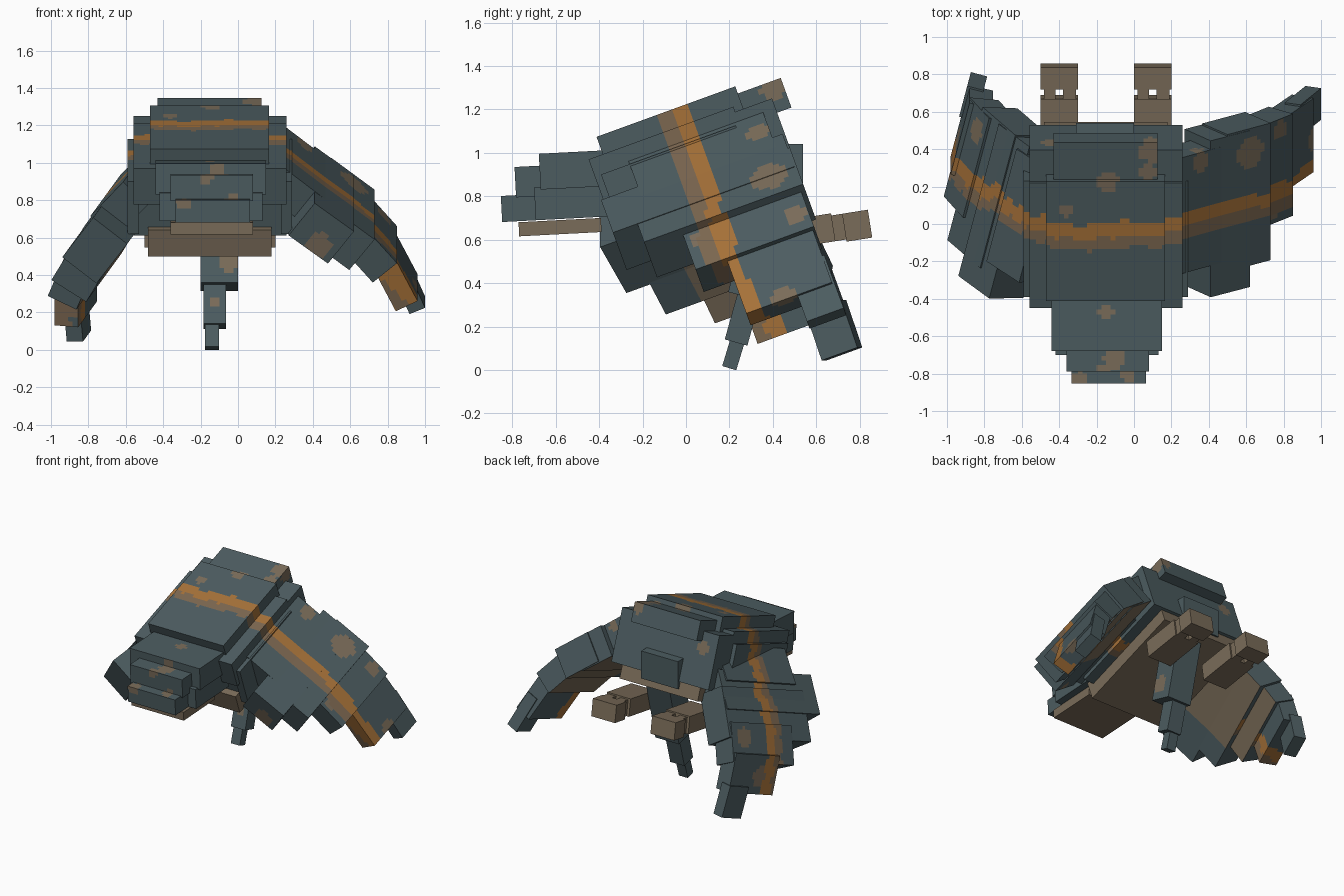
import bpy, bmesh, math
from mathutils import Matrix, Vector

cube = bpy.data.objects.get("Cube")
if cube:
    bpy.data.objects.remove(cube, do_unlink=True)


def material(name, rgb):
    m = bpy.data.materials.new(name)
    m.use_nodes = True
    col = (*rgb, 1)
    m.diffuse_color = col
    m.node_tree.nodes["Principled BSDF"].inputs["Base Color"].default_value = col
    return m


MATS = [material("slate teal", (0.072, 0.107, 0.117)),
        material("sand brown", (0.195, 0.15, 0.1)),
        material("burnt orange", (0.38, 0.165, 0.04)),
        material("stripe brown", (0.2, 0.135, 0.08))]
TEAL, SAND, ORANGE, BROWN = range(4)
CELL = 0.025
MID = -0.15

# Body frame is pitched so that the rear is raised
BODY = Matrix.Rotation(math.radians(20), 4, 'X')
BODY_INV = BODY.inverted()
HEAD = (Matrix.Translation((0, -0.5, 0.85)) @ Matrix.Rotation(math.radians(3), 4, 'X')
        @ Matrix.Translation((0, 0.5, -0.85)))

# Sand blotches: centre and radius
BLOTCHES = [(Vector(c), r) for c, r in [
    ((-.14, .22, 1.27), .06), ((.09, .4, 1.3), .07), ((.07, .28, 1.27), .05),
    ((-.36, .08, 1.23), .04), ((-.15, -.47, 1.0), .04), ((-.11, -.72, .96), .06),
    ((-.29, -.83, .8), .05), ((-.03, -.8, .8), .04), ((.61, .39, .88), .09),
    ((.33, .34, 1.06), .07), ((.43, -.29, .57), .07), ((-.68, -.36, .75), .06),
    ((-.17, -.8, .93), .04), ((-.05, .28, .45), .08), ((.75, .05, .6), .04),
    ((.79, .5, .72), .05), ((.96, .45, .33), .06), ((-.86, .5, .6), .07),
    ((-.97, .45, .3), .08), ((-.12, .2, .25), .03), ((-.45, .45, 1.15), .05)]]


def paint(face, stripe, drift):
    """Stripe across the body frame, blotches elsewhere."""
    c = face.calc_center_median()
    y = (BODY_INV @ c).y - drift + 0.012 * math.sin(11 * c.x + 9 * c.z) + 0.008 * math.sin(37 * c.x + 41 * c.z)
    if stripe and 0.342 < y < 0.422:
        return ORANGE
    if stripe and 0.28 < y <= 0.342:
        return BROWN
    for centre, radius in BLOTCHES:
        if (c - centre).length < radius:
            return SAND
    return TEAL


def box(name, lo, hi, frame=Matrix(), plain=None, stripe=False, drift=0, sandy_base=False):
    lo, hi = Vector(lo), Vector(hi)
    bm = bmesh.new()
    bmesh.ops.create_cube(bm, size=1)
    for v in bm.verts:
        v.co = Vector([lo[i] + (v.co[i] + 0.5) * (hi[i] - lo[i]) for i in range(3)])
    if plain is None:
        for axis in range(3):
            normal = Vector([float(i == axis) for i in range(3)])
            for k in range(math.floor(lo[axis] / CELL) + 1, math.ceil(hi[axis] / CELL)):
                bmesh.ops.bisect_plane(bm, geom=bm.verts[:] + bm.edges[:] + bm.faces[:],
                                       plane_co=normal * k * CELL, plane_no=normal)
    bm.normal_update()
    # The rear part of a sandy underside is pale, its leading part stays dark
    under = [f.normal.z < -0.5 and f.calc_center_median().y > 0.2 for f in bm.faces]
    bm.transform(frame)
    for f, low in zip(bm.faces, under):
        if plain is not None:
            f.material_index = plain
        else:
            f.material_index = SAND if low and sandy_base else paint(f, stripe, drift)
    bmesh.ops.recalc_face_normals(bm, faces=bm.faces[:])
    me = bpy.data.meshes.new(name)
    bm.to_mesh(me)
    bm.free()
    for m in MATS:
        me.materials.append(m)
    ob = bpy.data.objects.new(name, me)
    bpy.context.collection.objects.link(ob)


# Shell and belly
box("body", (-.56, 0, .65), (.26, .8, 1.04), BODY, stripe=True)
box("shell_rim", (-.56, -.09, .86), (.26, .62, 1.065), BODY, stripe=True)
box("shell_top", (-.47, -.02, 1.0), (.165, .66, 1.15), BODY, stripe=True)
box("shell_rear", (-.43, .6, .97), (.125, .87, 1.115), BODY)
box("belly", (-.48, -.05, .55), (.18, .78, .7), BODY, plain=SAND)
for side, label in ((1, "left"), (-1, "right")):
    a, b = sorted((MID + side * .38, MID + side * .44))
    box(label + "_shoulder_plate", (a, -.06, .68), (b, .6, .98), BODY, stripe=True)

# Head, snout and jaw
box("head", (-.44, -.67, .84), (.15, -.3, 1.005), HEAD)
box("cheeks", (-.42, -.7, .7), (.13, -.3, .85), HEAD)
box("brow", (-.36, -.785, .81), (.08, -.6, .95), HEAD)
box("snout", (-.335, -.855, .7), (.065, -.62, .82), HEAD)
box("lower_jaw", (-.36, -.78, .63), (.08, -.4, .695), HEAD, plain=SAND)

# Flippers: outer surface path (x, height) of each segment in the body frame
LEFT_PATH = [((.24, 1.01), (.5, .8)), ((.41, .87), (.62, .71)), ((.5, .8), (.73, .62)),
             ((.62, .69), (.85, .42)), ((.82, .43), (.96, .15)), ((.89, .28), (1.0, .02))]
RIGHT_PATH = [((-.54, .95), (-.72, .74)), ((-.66, .8), (-.83, .56)), ((-.74, .7), (-.92, .38)),
              ((-.88, .48), (-.985, .22)), ((-.985, .28), (-.985, .0)), ((-1.0, .05), (-.98, -.18))]
CHORD = [(.08, .74, .18), (-.1, .79, .23), (.02, .8, .22),
         (.2, .78, .17), (.35, .77, .13), (.6, .78, .09)]
PARTS = ["root", "shoulder", "upper", "middle", "lower", "tip"]
# The right flipper is turned so that its trailing edge lies inward
TURN = (Matrix.Translation((-.85, .35, 0)) @ Matrix.Rotation(math.radians(-14), 4, 'Z')
        @ Matrix.Translation((.85, -.35, 0)))
for label, path, side, pose, drift in (("left", LEFT_PATH, 1, BODY, 0),
                                       ("right", RIGHT_PATH, -1, BODY @ TURN, .016)):
    for i, ((x0, z0), (x1, z1)) in enumerate(path):
        front, rear, thick = CHORD[i]
        span = Vector((x1 - x0, 0, z1 - z0))
        u = span.normalized()
        n = Vector((-u.z, 0, u.x)) * side
        frame = Matrix.Translation((x0, 0, z0)) @ Matrix(
            ((u.x, 0, n.x, 0), (0, 1, 0, 0), (u.z, 0, n.z, 0), (0, 0, 0, 1)))
        box(f"{label}_flipper_{PARTS[i]}", (0, front, -thick), (span.length, rear, 0),
            pose @ frame, stripe=i < 5, drift=drift * i, sandy_base=i < 4)

# Tail folded down beneath the body
box("tail_base", (-.31, .4, .83), (.0, .54, 1.04))
TAIL = [((.72, .72), (.38, .22), -.1, .2), ((.46, .32), (.26, .04), -.125, .12),
        ((.28, .06), (.19, -.06), -.14, .075)]
for i, ((y0, z0), (y1, z1), x, w) in enumerate(TAIL):
    length = math.hypot(y1 - y0, z1 - z0)
    frame = (Matrix.Translation((x, y0, z0))
             @ Matrix.Rotation(math.atan2(z1 - z0, y1 - y0), 4, 'X'))
    box(f"tail_segment_{i + 1}", (-w / 2, 0, -w * .45), (w / 2, length, w * .45), BODY @ frame)

# Hind legs with a split ankle
LEG = (Matrix.Translation((0, .6, .64)) @ Matrix.Rotation(math.radians(9), 4, 'X'))
for side, label in ((1, "left"), (-1, "right")):
    c = MID + side * .25
    box(label + "_thigh", (c - .1, -.22, -.06), (c + .1, .08, .07), LEG, plain=SAND)
    box(label + "_foot", (c - .1, .13, -.07), (c + .1, .25, .06), LEG, plain=SAND)
    for strap, x0, x1 in (("inner", -.08, -.02), ("outer", .02, .09)):
        box(f"{label}_ankle_{strap}", (c + x0, .06, -.06), (c + x1, .15, .06), LEG, plain=SAND)
